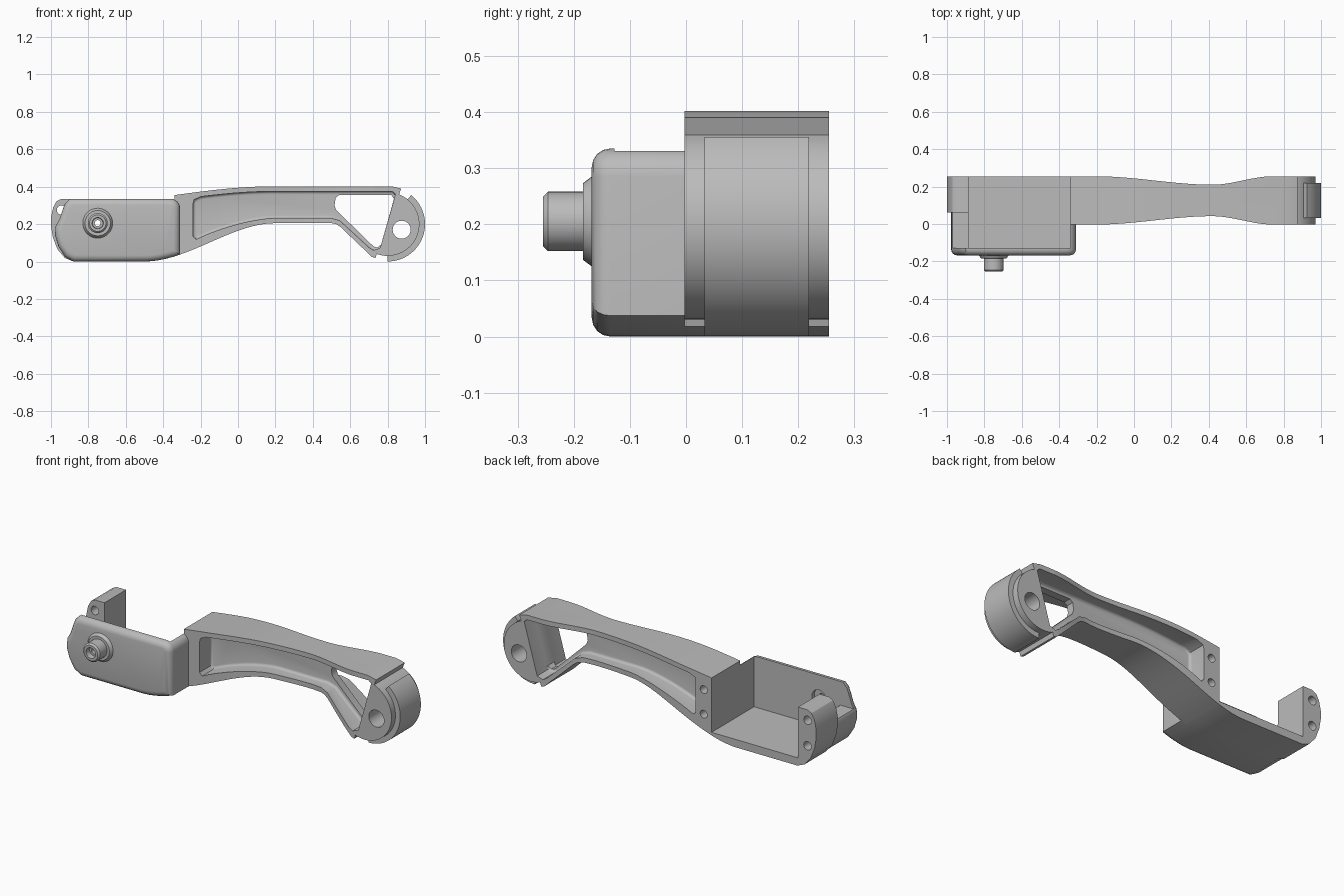
import bpy, bmesh, math

cube = bpy.data.objects.get("Cube")
if cube:
    bpy.data.objects.remove(cube)

GREY = (0.5, 0.5, 0.5, 1)
metal = bpy.data.materials.new("plain grey")
metal.use_nodes = True
metal.diffuse_color = GREY
metal.node_tree.nodes["Principled BSDF"].inputs["Base Color"].default_value = GREY


def finish(name, bm):
    bmesh.ops.recalc_face_normals(bm, faces=bm.faces)
    mesh = bpy.data.meshes.new(name)
    bm.to_mesh(mesh)
    bm.free()
    mesh.materials.append(metal)
    obj = bpy.data.objects.new(name, mesh)
    bpy.context.collection.objects.link(obj)
    return obj


def prism(name, outline, low, high, axis="y", bevel=0, bevel_at=None, segments=4):
    """Extrude an outline along y (points are x, z) or z (points are x, y)."""
    place = (lambda a, b, t: (a, t, b)) if axis == "y" else (lambda a, b, t: (a, b, t))
    bm = bmesh.new()
    rings = [[bm.verts.new(place(a, b, t)) for a, b in outline] for t in (low, high)]
    for ring in rings:
        bm.faces.new(ring)
    n = len(outline)
    for i in range(n):
        j = (i + 1) % n
        bm.faces.new((rings[0][i], rings[0][j], rings[1][j], rings[1][i]))
    if bevel:
        bmesh.ops.recalc_face_normals(bm, faces=bm.faces)
        edges = [e for e in bm.edges if all(abs(v.co.y - bevel_at) < 1e-5 for v in e.verts)]
        bmesh.ops.bevel(bm, geom=edges, offset=bevel, segments=segments,
                        profile=0.5, affect="EDGES", clamp_overlap=True)
    return finish(name, bm)


def arc(cx, cz, r, start, end, steps):
    angles = [math.radians(start + (end - start) * i / steps) for i in range(steps + 1)]
    return [(cx + r * math.cos(a), cz + r * math.sin(a)) for a in angles]


def disc(cx, cz, r):
    return arc(cx, cz, r, 0, 350, 35)


def box(x0, x1, z0, z1):
    return [(x0, z0), (x1, z0), (x1, z1), (x0, z1)]


def cut(target, cutters):
    for cutter in cutters:
        mod = target.modifiers.new("cut", "BOOLEAN")
        mod.operation = "DIFFERENCE"
        mod.solver = "EXACT"
        mod.object = cutter
        bpy.context.view_layer.objects.active = target
        bpy.ops.object.modifier_apply(modifier=mod.name)
        bpy.data.objects.remove(cutter)


def smooth(x, a, b):
    t = min(max((x - a) / (b - a), 0), 1)
    return t * t * (3 - 2 * t)


def steps(a, b, n):
    return [a + (b - a) * i / n for i in range(n + 1)]


def top_z(x):
    return 0.355 + 0.047 * math.sin(math.pi / 2 * min((x + 0.34) / 0.54, 1))


def bottom_z(x):
    return 0.205 * smooth(x, -0.5, 0.2)


def waist(x):
    return 0.045 * smooth(x, -0.2, 0.42) * (1 - smooth(x, 0.42, 0.74))


MID = 0.126

# Arm with its round end
outline = [(x, bottom_z(x)) for x in steps(-0.34, 0.2, 18)]
outline += [(0.5, 0.205), (0.525, 0.2), (0.55, 0.183), (0.715, 0.025), (0.735, 0.018), (0.742, 0.042)]
outline += arc(0.8, 0.2, 0.17, -108, 69, 28)
outline += [(0.873, 0.39), (0.82, 0.402)]
outline += [(x, top_z(x)) for x in steps(0.2, -0.34, 14)]
arm = prism("arm", outline, -0.003, 0.255)

# Waisted sides
for side in (-1, 1):
    curve = [(x, MID + side * (0.129 - waist(x))) for x in steps(-0.18, 0.73, 30)]
    curve += [(0.73, MID + side * 0.3), (-0.18, MID + side * 0.3)]
    cut(arm, [prism("waist_cutter", curve, -0.1, 0.6, axis="z")])

# Side pockets, leaving a thin web
pocket = [(-0.225, 0.118)]
pocket += [(x, bottom_z(x) + 0.05 - 0.023 * smooth(x, -0.2, 0.15)) for x in steps(-0.18, 0.2, 12)]
pocket += [(0.5, 0.232), (0.545, 0.218), (0.7, 0.075), (0.725, 0.06), (0.76, 0.072), (0.842, 0.36), (0.825, 0.375)]
pocket += [(x, top_z(x) - 0.027) for x in steps(0.2, -0.2, 10)]
pocket += [(-0.235, 0.33), (-0.24, 0.31), (-0.24, 0.135)]
cut(arm, [prism("pocket_cutter", pocket, -0.1, 0.104, bevel=0.015, bevel_at=0.104),
          prism("pocket_cutter", pocket, 0.148, 0.4, bevel=0.015, bevel_at=0.148)])

# Three-sided window, pivot hole and screw holes
window = [(0.54, 0.355), (0.82, 0.355), (0.834, 0.335), (0.765, 0.09), (0.745, 0.075),
          (0.725, 0.08), (0.525, 0.275), (0.516, 0.3), (0.522, 0.34)]
cut(arm, [prism("window_cutter", window, -0.2, 0.5),
          prism("pivot_cutter", disc(0.875, 0.17, 0.048), -0.2, 0.5),
          prism("screw_cutter", disc(-0.29, 0.275, 0.022), 0.15, 0.4),
          prism("screw_cutter", disc(-0.29, 0.135, 0.022), 0.15, 0.4)])

# Raised band around the round end
band_outline = arc(0.8, 0.2, 0.2, -90, 51, 28) + arc(0.8, 0.2, 0.16, 51, -90, 28)
band = prism("end_band", band_outline, 0.033, 0.219)

# Front half of the tray: front wall, side wall and low end wall
under = [(x, bottom_z(x)) for x in steps(-0.5, -0.31, 5)]
front_outline = [(-0.88, 0)] + under
front_outline += arc(-0.36, 0.285, 0.05, 0, 90, 6)
front_outline += [(-0.9, 0.335), (-0.925, 0.31), (-0.94, 0.27), (-0.955, 0.225), (-0.975, 0.19),
                  (-0.978, 0.14), (-0.96, 0.08), (-0.925, 0.025)]
tray = prism("tray_front", front_outline, -0.168, 0.062, bevel=0.033, bevel_at=-0.168)
cut(tray, [prism("cavity_cutter", box(-0.885, -0.34, 0.045, 0.6), -0.127, 0.3),
           prism("end_cutter", box(-1.2, -0.8, 0.2, 0.6), -0.127, 0.3),
           prism("bore_cutter", disc(-0.75, 0.205, 0.045), -0.15, 0),
           prism("shaft_cutter", disc(-0.75, 0.205, 0.016), -0.3, 0)])

# Back half of the tray: floor and end post
back_outline = [(-0.88, 0)] + [p for p in under if p[0] < -0.345]
back_outline += [(-0.34, bottom_z(-0.34)), (-0.34, 0.045), (-0.885, 0.045), (-0.885, 0.335),
                 (-0.945, 0.335), (-0.97, 0.322), (-0.988, 0.29), (-1, 0.235), (-1, 0.19),
                 (-0.99, 0.13), (-0.965, 0.065), (-0.925, 0.018)]
post = prism("tray_floor_and_post", back_outline, 0.061, 0.255)
cut(post, [prism("screw_cutter", disc(-0.945, z, 0.024), 0, 0.4) for z in (0.275, 0.13)])


def turned(name, rings):
    """Stack circles of (y, radius) around the knob axis."""
    bm = bmesh.new()
    loops = [[bm.verts.new((x, y, z)) for x, z in disc(-0.75, 0.205, r)] for y, r in rings]
    for a, b in zip(loops, loops[1:] + loops[:1]):
        for i in range(len(a)):
            j = (i + 1) % len(a)
            bm.faces.new((a[i], a[j], b[j], b[i]))
    return finish(name, bm)


# Hollow knob with its collar
collar = turned("knob_collar", [(-0.16, 0.016), (-0.16, 0.083), (-0.168, 0.08), (-0.184, 0.068), (-0.184, 0.016)])
knob = turned("knob", [(-0.18, 0.016), (-0.18, 0.053), (-0.246, 0.053), (-0.255, 0.044),
                       (-0.255, 0.03), (-0.225, 0.028), (-0.225, 0.016)])

# Soft shading with crisp corners
for obj in (arm, band, tray, post, collar, knob):
    bpy.ops.object.select_all(action="DESELECT")
    obj.select_set(True)
    bpy.context.view_layer.objects.active = obj
    bpy.ops.object.shade_smooth_by_angle(angle=math.radians(30))
